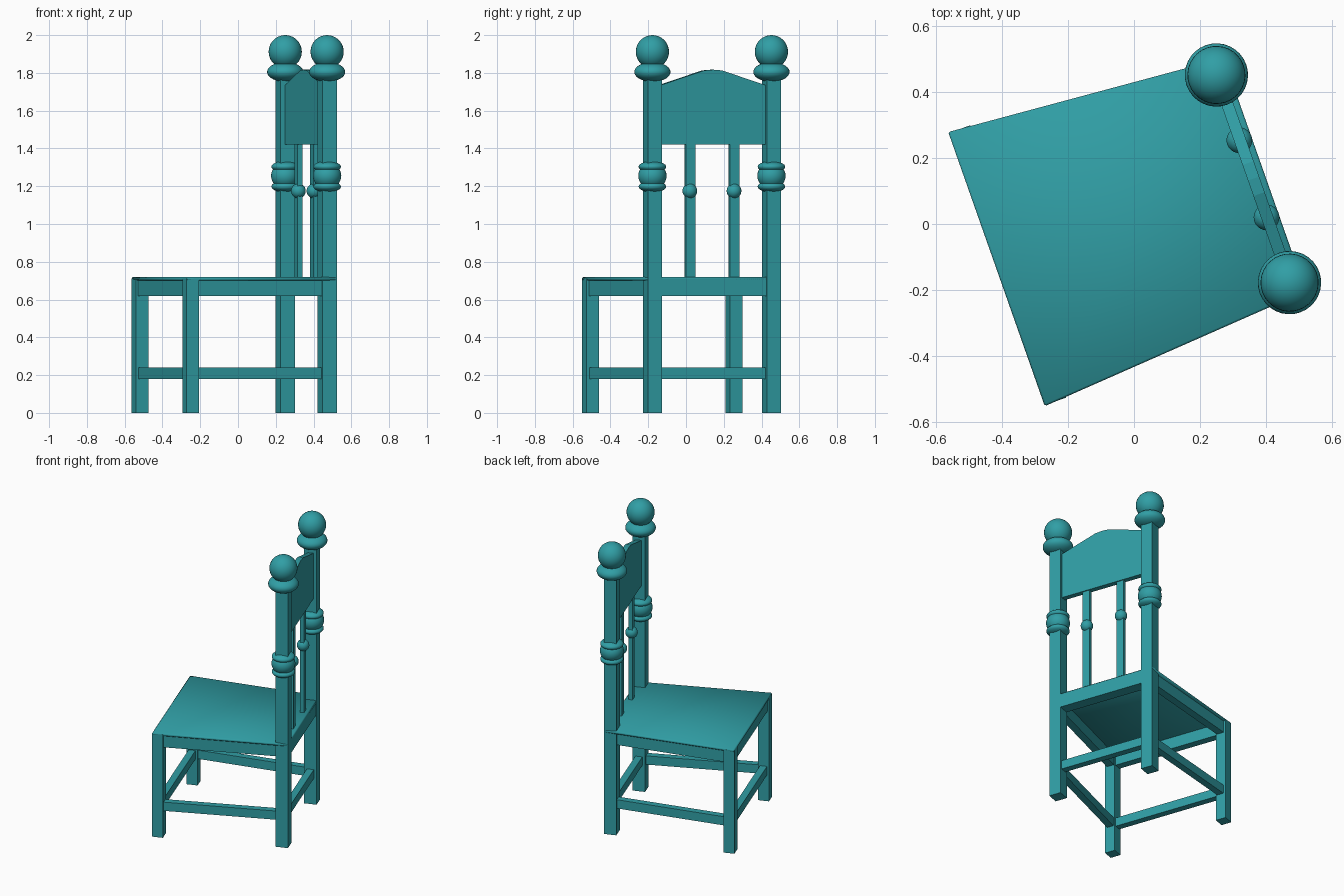
import bpy, bmesh, math
from mathutils import Matrix, Vector

if "Cube" in bpy.data.objects:
    bpy.data.objects.remove(bpy.data.objects["Cube"])

# Local chair frame: +x = towards the back, y = sideways; then turned into place
PLACE = Matrix.Rotation(math.radians(19.4), 4, 'Z') @ Matrix.Translation((0, 0.0095, 0))

teal = bpy.data.materials.new("teal paint")
teal.diffuse_color = (0.030, 0.345, 0.378, 1)
teal.use_nodes = True
teal.node_tree.nodes["Principled BSDF"].inputs["Base Color"].default_value = teal.diffuse_color


def finish(name, bm, smooth=False):
    bmesh.ops.recalc_face_normals(bm, faces=bm.faces)
    bm.transform(PLACE)
    for f in bm.faces:
        f.smooth = smooth
    me = bpy.data.meshes.new(name)
    bm.to_mesh(me)
    bm.free()
    me.materials.append(teal)
    ob = bpy.data.objects.new(name, me)
    bpy.context.collection.objects.link(ob)
    return ob


def extrude(name, pts, vec, bevel=0):
    """Closed profile of 3D points pushed along vec."""
    bm = bmesh.new()
    face = bm.faces.new([bm.verts.new(p) for p in pts])
    new = bmesh.ops.extrude_face_region(bm, geom=[face])["geom"]
    bmesh.ops.translate(bm, vec=vec, verts=[v for v in new if isinstance(v, bmesh.types.BMVert)])
    if bevel:
        bmesh.ops.recalc_face_normals(bm, faces=bm.faces)
        bmesh.ops.bevel(bm, geom=bm.edges[:], offset=bevel, segments=1, affect='EDGES')
    return finish(name, bm, bevel > 0)


def box(name, x, y, sx, sy, z0, z1):
    pts = [(x + i * sx / 2, y + j * sy / 2, z0) for i, j in ((-1, -1), (1, -1), (1, 1), (-1, 1))]
    return extrude(name, pts, (0, 0, z1 - z0))


def beam(name, a, b, thick, z0, z1):
    """Horizontal bar between two plan points."""
    a, b = Vector((*a, z0)), Vector((*b, z0))
    d = (b - a).normalized()
    n = Vector((-d.y, d.x, 0)) * thick / 2
    return extrude(name, [a - n, b - n, b + n, a + n], (0, 0, z1 - z0))


def ball(name, x, y, z, r, h):
    """Ellipsoid of radius r and half height h."""
    bm = bmesh.new()
    bmesh.ops.create_uvsphere(bm, u_segments=32, v_segments=18, radius=1)
    bm.transform(Matrix.Translation((x, y, z)) @ Matrix.Diagonal((r, r, h, 1)))
    return finish(name, bm, True)


BX, BY = 0.386, 0.334      # back posts
FX, FY = -0.404, 0.403     # front legs

for side, s in (("left", 1), ("right", -1)):
    # legs and posts
    box(f"front_leg_{side}", FX, s * FY, 0.07, 0.07, 0, 0.712)
    box(f"back_post_{side}", BX, s * BY, 0.08, 0.08, 0, 1.85)
    # turned swelling half way up the post
    ball(f"post_bulb_{side}", BX, s * BY, 1.255, 0.075, 0.07)
    for part, z in (("upper", 1.303), ("lower", 1.198)):
        ball(f"post_ring_{part}_{side}", BX, s * BY, z, 0.073, 0.03)
    # finial
    ball(f"finial_collar_{side}", BX, s * BY, 1.805, 0.096, 0.052)
    ball(f"finial_ball_{side}", BX, s * BY, 1.912, 0.088, 0.088)
    # back baluster with bead
    box(f"baluster_{side}", BX, s * 0.124, 0.026, 0.052, 0.71, 1.43)
    ball(f"baluster_bead_{side}", BX, s * 0.124, 1.175, 0.039, 0.039)
    # side stretcher and side apron
    beam(f"side_stretcher_{side}", (FX, s * FY), (BX, s * BY), 0.045, 0.18, 0.24)
    beam(f"side_apron_{side}", (FX, s * FY), (BX, s * BY), 0.05, 0.62, 0.712)

# cross rails
for part, x, y in (("front", FX, FY), ("back", BX, BY)):
    beam(f"{part}_stretcher", (x, -y), (x, y), 0.045, 0.18, 0.24)
beam("front_apron", (FX, -FY), (FX, FY), 0.05, 0.62, 0.712)
beam("back_apron", (BX, -BY), (BX, BY), 0.076, 0.62, 0.712)

# seat board
extrude("seat", [(-0.439, -0.441, 0.70), (0.424, -0.375, 0.70),
                 (0.424, 0.375, 0.70), (-0.439, 0.441, 0.70)], (0, 0, 0.02), bevel=0.006)

# crest panel with raised middle
half = [(0.31, 1.42), (0.31, 1.73), (0.285, 1.738), (0.05, 1.813)]
profile = half + [(0, 1.817)] + [(-y, z) for y, z in reversed(half)]
extrude("crest_panel", [(0.370, y, z) for y, z in profile], (0.036, 0, 0))
